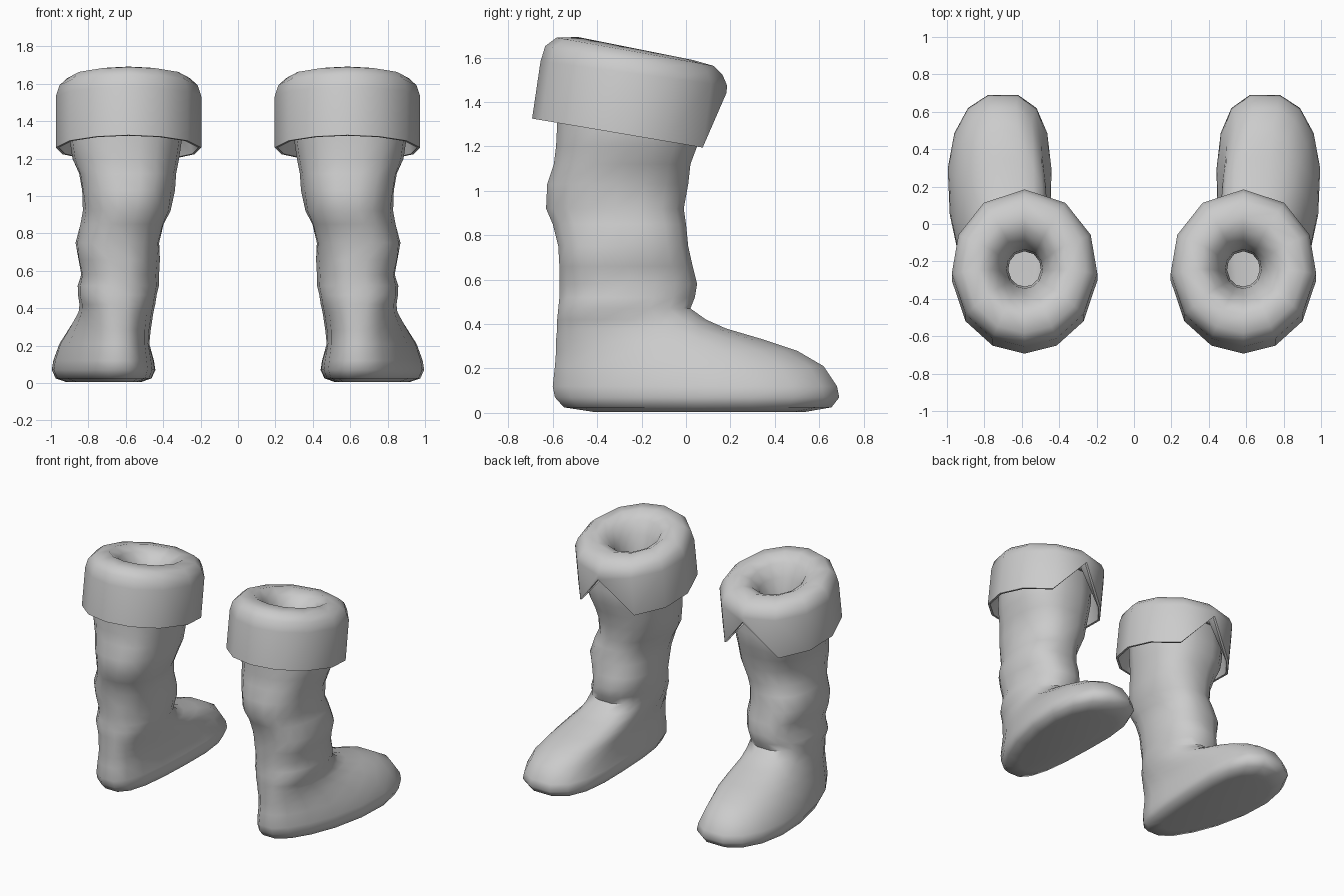
import bpy, bmesh, math

if "Cube" in bpy.data.objects:
    bpy.data.objects.remove(bpy.data.objects["Cube"])

grey = bpy.data.materials.new("soft grey")
grey.diffuse_color = (0.6, 0.6, 0.6, 1)
grey.use_nodes = True
grey.node_tree.nodes["Principled BSDF"].inputs["Base Color"].default_value = grey.diffuse_color


def loft(name, rings, cap_first=False):
    """Skin closed rings of points, then mirror to make the pair."""
    bm = bmesh.new()
    loops = [[bm.verts.new(p) for p in ring] for ring in rings]
    n = len(loops[0])
    for a, b in zip(loops, loops[1:]):
        for i in range(n):
            j = (i + 1) % n
            bm.faces.new((a[i], a[j], b[j], b[i]))
    if cap_first:
        bm.faces.new(loops[0][::-1])
    mesh = bpy.data.meshes.new(name)
    bm.to_mesh(mesh)
    bm.free()
    mesh.materials.append(grey)
    obj = bpy.data.objects.new(name, mesh)
    bpy.context.collection.objects.link(obj)
    obj.modifiers.new("pair", 'MIRROR').use_mirror_merge = False
    bpy.ops.object.select_all(action='DESELECT')
    obj.select_set(True)
    bpy.context.view_layer.objects.active = obj
    bpy.ops.object.shade_smooth_by_angle(angle=math.radians(65))
    return obj


def spow(v, e):
    return math.copysign(abs(v) ** e, v)


# Foot slices: (z, heel y, toe y, heel width, toe width)
FOOT = [
    (0.005, -.42, .54, .14, .24),
    (0.025, -.55, .655, .20, .30),
    (0.07, -.59, .69, .215, .325),
    (0.12, -.60, .68, .21, .315),
    (0.21, -.59, .62, .20, .275),
    (0.28, -.585, .50, .19, .25),
    (0.33, -.585, .35, .19, .23),
    (0.38, -.58, .18, .19, .21),
    (0.42, -.58, .09, .195, .21),
]
# Shaft slices: (z, back y, front y, centre x, width)
SHAFT = [
    (0.47, -.575, .02, .645, .21),
    (0.52, -.57, .04, .64, .205),
    (0.58, -.57, .05, .63, .20),
    (0.66, -.57, .03, .635, .223),
    (0.75, -.575, .01, .645, .235),
    (0.85, -.60, .00, .62, .22),
    (0.92, -.63, -.01, .595, .223),
    (1.03, -.625, .01, .585, .245),
    (1.12, -.595, .02, .59, .27),
    (1.20, -.585, .05, .60, .285),
    (1.30, -.58, .06, .60, .30),
    (1.46, -.57, .05, .59, .30),
]


def boot_ring(z, yb, yf, xb, xf, wb, wf, bend, n=18):
    ring = []
    reach = math.sin(math.radians(80))      # flat-ended toe and heel
    for i in range(n):
        t = math.tau * i / n
        s = (1 + spow(math.sin(t) / reach, 0.9)) / 2
        s = min(max(s, 0), 1)
        # shallow diagonal leather folds on the shaft
        fold = 0.012 * math.sin(2 * t + 15 * z) if 0.5 < z < 1.15 else 0
        x = xb + (xf - xb) * s + bend * math.sin(math.pi * s)
        x += (wb + (wf - wb) * s + fold) * spow(math.cos(t), 0.8)
        ring.append((x, yb + (yf - yb) * s, z))
    return ring


boot = []
for z, yb, yf, wb, wf in FOOT:
    k = min(1, max(0, (0.40 - z) / 0.2))    # sole curves outwards, fading upwards
    boot.append(boot_ring(z, yb, yf, .64, .65 + .05 * k, wb, wf, .045 * k))
for z, yb, yf, x, w in SHAFT:
    boot.append(boot_ring(z, yb, yf, x, x, w, w, 0))
loft("boot", boot, cap_first=True)

# Cuff: tilted rolled profile, (scale, height, centre y, slope), from lining to funnel
half = [90, 56, 25, -4, -36, -64, -90]
ANGLES = [math.radians(a) for a in
          [180 - a for a in half[:-1]] + [270] + [360 + a for a in half[-2:0:-1]]]
PROFILE = [
    (.66, 1.50, -.24, -.15),
    (.84, 1.49, -.24, -.15),
    (.96, 1.25, -.273, -.17),
    (1.0, 1.25, -.273, -.17),
    (1.0, 1.53, -.235, -.13),
    (.95, 1.59, -.235, -.16),
    (.84, 1.63, -.23, -.18),
    (.62, 1.645, -.225, -.20),
    (.46, 1.605, -.23, -.18),
    (.34, 1.53, -.24, -.13),
    (.25, 1.42, -.24, -.05),
    (.225, 1.25, -.24, 0),
]


def cuff_ring(k, scale, z, cy, slope):
    ring = []
    for i, a in enumerate(ANGLES):
        x = .585 + .39 * scale * math.cos(a)
        y = cy + .42 * scale * math.sin(a)
        h = z + slope * (y + .25)
        if i == 0 and k in (2, 3):      # V notch above the toe
            y += .035
            h = 1.44
        ring.append((x, y, h))
    return ring


loft("cuff", [cuff_ring(k, *p) for k, p in enumerate(PROFILE)])
